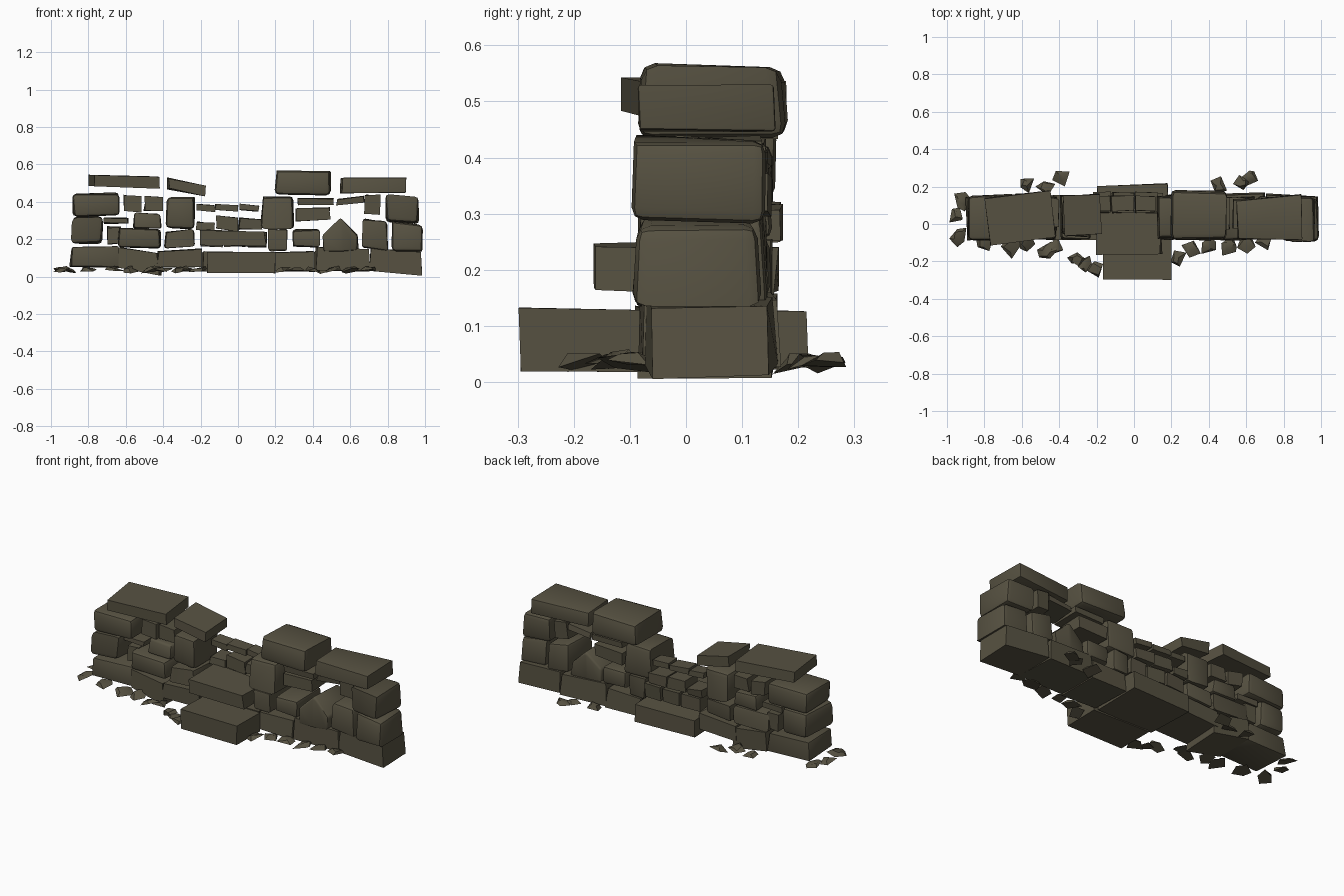
import bpy, bmesh, math, random
from mathutils import Matrix, Vector

random.seed(11)
cube = bpy.data.objects.get("Cube")
if cube:
    bpy.data.objects.remove(cube)

# One weathered stone colour
stone_mat = bpy.data.materials.new("olive grey stone")
stone_mat.use_nodes = True
colour = (0.095, 0.084, 0.054, 1)
stone_mat.diffuse_color = colour
shader = next(n for n in stone_mat.node_tree.nodes if n.type == "BSDF_PRINCIPLED")
shader.inputs["Base Color"].default_value = colour
shader.inputs["Roughness"].default_value = 0.9


def finish(name, bm):
    bmesh.ops.recalc_face_normals(bm, faces=bm.faces)
    mesh = bpy.data.meshes.new(name)
    bm.to_mesh(mesh)
    bm.free()
    mesh.materials.append(stone_mat)
    mesh.shade_smooth()
    mesh.set_sharp_from_angle(angle=math.radians(40))
    obj = bpy.data.objects.new(name, mesh)
    bpy.context.collection.objects.link(obj)


def stone(name, x, z, y=(-.08, .15), tilt=0, taper=0, yaw=0, soft=0, rough=.006, peak=0, flare=0):
    """Hewn block: tilt drops its +x end, flare widens it, taper narrows the top,
    soft wears down most of its edges."""
    bm = bmesh.new()
    bmesh.ops.create_cube(bm, size=1)
    if peak:
        bmesh.ops.bisect_plane(bm, geom=bm.verts[:] + bm.edges[:] + bm.faces[:],
                               plane_co=(.02, 0, 0), plane_no=(1, 0, 0))
    size = Vector((x[1] - x[0], y[1] - y[0], z[1] - z[0]))
    centre = Vector((x[0] + x[1], y[0] + y[1], z[0] + z[1])) / 2
    for v in bm.verts:
        u, top = v.co.x, v.co.z > 0
        p = Vector(a * b for a, b in zip(v.co, size))
        p.y *= 1 + flare * u
        if top:
            p.x *= 1 - taper
            p.y *= 1 - taper
            p.z += peak if abs(u) < .1 else 0
        p.z -= tilt * u
        v.co = p + Vector(random.uniform(-rough, rough) for _ in range(3))
    if soft:
        worn = [e for e in bm.edges if random.random() < .8]
        bmesh.ops.bevel(bm, geom=worn, offset=soft, segments=2,
                        profile=.5, affect="EDGES", clamp_overlap=True)
    bm.transform(Matrix.Translation(centre) @ Matrix.Rotation(math.radians(yaw), 4, "Z"))
    finish(name, bm)


# Foundation course and the projecting step
base = (-.085, .16)
stone("base far right", (-.895, -.63), (.05, .158), (-.08, .15), taper=.04, yaw=2, soft=.008)
stone("base right", (-.64, -.42), (.028, .143), base, tilt=.032, taper=.05, yaw=-3)
stone("base inner right", (-.43, -.19), (.05, .142), base, tilt=-.01, taper=.04)
stone("base centre", (-.19, .18), (.025, .13), (-.08, .212), yaw=2)
stone("front step", (-.165, .20), (.02, .13), (-.297, -.08), rough=.003)
stone("base inner left", (.19, .41), (.03, .132), base, taper=.04)
stone("base left", (.41, .70), (.033, .15), base, tilt=.01, taper=.06, yaw=2)
stone("base far left", (.70, .985), (.02, .14), (-.068, .155), tilt=.02, taper=.07, flare=-.08)

# Right pier
stone("pier right lower", (-.89, -.725), (.178, .32), soft=.026, rough=.008)
stone("pier right upper", (-.885, -.635), (.325, .447), (-.085, .155), soft=.02, yaw=2)
stone("right chock", (-.70, -.63), (.175, .265), (-.03, .14))
stone("right long block", (-.64, -.415), (.152, .258), (-.085, .15), soft=.018)
stone("right shim", (-.72, -.59), (.285, .315), (-.03, .13))
stone("right wedge block", (-.56, -.41), (.26, .338), (-.04, .15), taper=.08, soft=.012)
stone("right small upright", (-.61, -.52), (.35, .43), (-.02, .14), tilt=.01)
stone("right small block", (-.50, -.40), (.35, .43), (-.02, .14), taper=.08)
stone("inner right footing", (-.39, -.23), (.155, .245), tilt=-.01, soft=.015)
stone("inner right boulder", (-.385, -.235), (.257, .427), (-.065, .15), soft=.024, rough=.008)

# Low middle stretch, with a slab in front of small back stones
stone("broken slab", (-.20, .145), (.167, .245), (-.163, .062), tilt=.015, rough=.007)
for a, b in ((-.20, -.08), (-.07, .04), (.05, .15)):
    stone("back filler", (a, b), (.16, .235), (.07, .16))
for a, b, top in ((-.22, -.125, .29), (-.115, .005, .318), (.01, .125, .312)):
    stone("back course stone", (a, b), (.25, top), (.06, .17), tilt=.008)
for a, b in ((-.22, -.125), (-.12, 0), (.005, .11)):
    stone("back top stone", (a, b), (.352, .384), (.07, .15), tilt=.007, rough=.004)

# Left half
stone("inner left footing", (.165, .265), (.14, .255), soft=.01)
stone("inner left boulder", (.125, .30), (.258, .427), (-.08, .15), taper=.06, soft=.02)
stone("left round block", (.29, .44), (.16, .25), soft=.018)
stone("left tie stone", (.31, .49), (.30, .37), (-.02, .15), tilt=-.005)
stone("left shim", (.32, .51), (.385, .42), (-.03, .14), rough=.004)
stone("left thin shim", (.53, .67), (.39, .42), (-.02, .13), tilt=-.015)
stone("left gabled stone", (.455, .64), (.14, .22), (-.085, .14), peak=.09, soft=.01)
stone("left upright", (.66, .80), (.145, .30), (-.08, .145), taper=.07, tilt=.015, soft=.014)
stone("left small upright", (.68, .76), (.335, .435), (-.02, .13))
stone("pier left lower", (.825, .988), (.133, .285), (-.095, .13), tilt=.01, taper=.06, soft=.024, rough=.008)
stone("pier left upper", (.79, .965), (.29, .43), (-.095, .14), tilt=.01, taper=.03, soft=.022, rough=.008)

# Capstones
stone("cap far right", (-.78, -.43), (.475, .537), (-.092, .158), tilt=.01, yaw=7)
stone("cap inner right", (-.375, -.18), (.45, .51), (-.06, .155), tilt=.035, yaw=4)
stone("cap inner left", (.20, .50), (.44, .564), (-.085, .178), taper=.05, soft=.026, rough=.007)
stone("cap far left", (.545, .90), (.447, .532), (-.083, .146), taper=.04, yaw=2, flare=.2, soft=.006)


# Ground rubble
def shard(x, y):
    """Flat, uneven four or five-sided chip."""
    bm = bmesh.new()
    r = random.uniform(.042, .056)
    bmesh.ops.create_cone(bm, cap_ends=True, segments=random.choice((4, 5)),
                          radius1=r, radius2=r * .5, depth=.016)
    for v in bm.verts:
        v.co += Vector((random.uniform(-.014, .014), random.uniform(-.014, .014), random.uniform(-.005, .008)))
    turn = Matrix.Rotation(random.uniform(0, 6), 4, "Z") @ Matrix.Rotation(random.uniform(-.35, .35), 4, "X")
    bm.transform(Matrix.Translation((x, y, .038)) @ turn)
    finish("rubble chip", bm)


# Chips along the front, right end and back
front_right = ((-.95, .05), (-.92, .12), (-.94, -.07), (-.80, -.10), (-.66, -.12), (-.58, -.10),
               (-.47, -.15), (-.42, -.13), (-.31, -.19), (-.26, -.22), (-.21, -.24))
front_left = ((.23, -.18), (.31, -.13), (.40, -.11), (.51, -.12), (.60, -.09), (.70, -.09))
rear = ((-.58, .21), (-.47, .20), (-.39, .25), (.45, .20), (.62, .25), (.58, .22))
for x, y in front_right + front_left + rear:
    shard(x, y)
